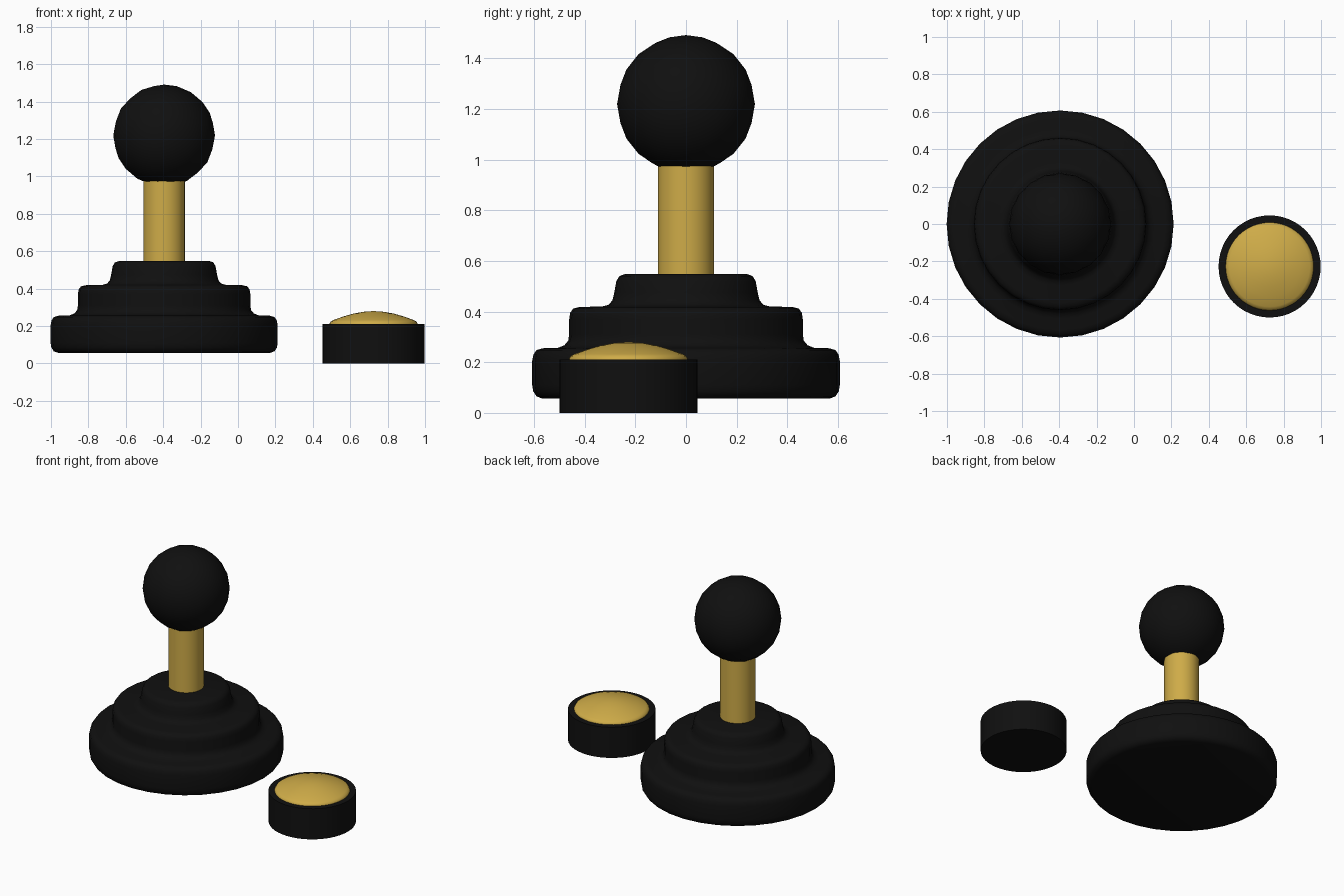
import bpy, bmesh, math

if "Cube" in bpy.data.objects:
    bpy.data.objects.remove(bpy.data.objects["Cube"])

STICK_XY = (-0.395, 0.0)
BUTTON_XY = (0.725, -0.227)


def material(name, rgb):
    m = bpy.data.materials.new(name)
    m.diffuse_color = (*rgb, 1)
    m.use_nodes = True
    m.node_tree.nodes["Principled BSDF"].inputs["Base Color"].default_value = m.diffuse_color
    return m


black = material("matte black", (0.005, 0.005, 0.005))
gold = material("gold", (0.62, 0.41, 0.065))


def finish(ob, name, mat, angle):
    ob.name = name
    ob.data.materials.append(mat)
    bpy.ops.object.select_all(action='DESELECT')
    ob.select_set(True)
    bpy.context.view_layer.objects.active = ob
    bpy.ops.object.shade_smooth_by_angle(angle=math.radians(angle))


def lathe(name, profile, xy, mat, segments=32, angle=50):
    """Revolve a (radius, height) profile that starts and ends on the axis."""
    bm = bmesh.new()
    verts = [bm.verts.new((r, 0, z)) for r, z in profile]
    edges = [bm.edges.new(pair) for pair in zip(verts, verts[1:])]
    bmesh.ops.spin(bm, geom=verts + edges, cent=(0, 0, 0), axis=(0, 0, 1),
                   angle=math.tau, steps=segments, use_duplicate=False)
    bmesh.ops.remove_doubles(bm, verts=bm.verts[:], dist=0.0005)
    bmesh.ops.recalc_face_normals(bm, faces=bm.faces[:])
    me = bpy.data.meshes.new(name)
    bm.to_mesh(me)
    bm.free()
    ob = bpy.data.objects.new(name, me)
    ob.location = (*xy, 0)
    bpy.context.collection.objects.link(ob)
    finish(ob, name, mat, angle)


# Three-tier base with rounded shoulders and filleted inner corners
lathe("stepped_base", [
    (0, 0.056), (0.565, 0.056), (0.59, 0.065), (0.603, 0.085), (0.607, 0.11),
    (0.607, 0.205), (0.602, 0.23), (0.59, 0.248), (0.565, 0.255),
    (0.505, 0.257), (0.48, 0.267), (0.465, 0.285), (0.461, 0.31),
    (0.461, 0.37), (0.457, 0.395), (0.445, 0.412), (0.42, 0.418),
    (0.33, 0.42), (0.305, 0.427), (0.29, 0.445), (0.283, 0.475),
    (0.275, 0.52), (0.263, 0.54), (0.24, 0.548), (0, 0.548),
], STICK_XY, black)

# Shaft, from inside the base up into the ball
lathe("shaft", [(0, 0.5), (0.111, 0.5), (0.111, 1.05), (0, 1.05)],
      STICK_XY, gold)

# Ball grip
bpy.ops.mesh.primitive_ico_sphere_add(subdivisions=3, radius=0.272,
                                      location=(*STICK_XY, 1.219))
finish(bpy.context.object, "ball_grip", black, 50)

# Push button: housing and domed cap
lathe("button_housing", [(0, 0), (0.273, 0), (0.273, 0.211), (0, 0.211)],
      BUTTON_XY, black, 48)
lathe("button_cap", [
    (0, 0.2), (0.236, 0.2), (0.235, 0.214), (0.229, 0.224), (0.215, 0.232),
    (0.165, 0.25), (0.11, 0.266), (0.055, 0.276), (0, 0.28),
], BUTTON_XY, gold, 48)
